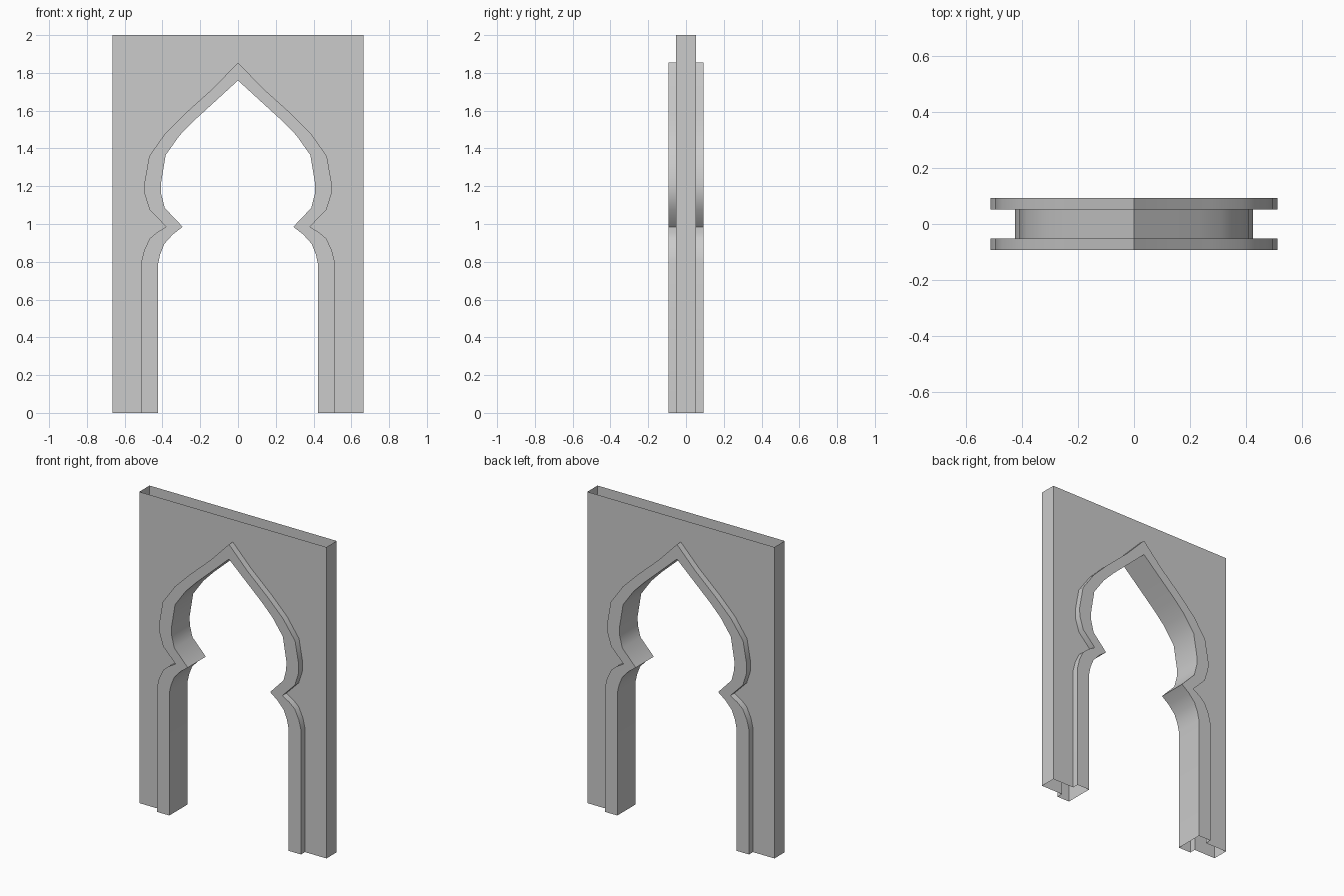
import bpy
import bmesh
import math

cube = bpy.data.objects.get("Cube")
if cube:
    bpy.data.objects.remove(cube, do_unlink=True)

HALF_WIDTH, HEIGHT = 0.665, 2.0
WALL_Y, TRIM_Y = 0.052, 0.092

# Right half of each arch line, from the floor to the apex
OUTER = [(0.512, 0), (0.512, 0.80), (0.497, 0.86), (0.468, 0.922), (0.43, 0.955),
         (0.38, 0.985), (0.468, 1.075), (0.495, 1.16), (0.496, 1.215), (0.47, 1.36),
         (0.385, 1.48), (0.28, 1.585), (0.13, 1.72), (0, 1.855)]
INNER = [(0.424, 0), (0.424, 0.785), (0.412, 0.84), (0.39, 0.895), (0.345, 0.945),
         (0.293, 0.985), (0.388, 1.085), (0.407, 1.16), (0.408, 1.215), (0.383, 1.365),
         (0.31, 1.468), (0.235, 1.545), (0.12, 1.65), (0, 1.76)]

stone = bpy.data.materials.new("grey stone")
stone.use_nodes = True
stone.diffuse_color = (0.6, 0.6, 0.6, 1)
bsdf = stone.node_tree.nodes["Principled BSDF"]
bsdf.inputs["Base Color"].default_value = stone.diffuse_color


def full_arch(half):
    return half + [(-x, z) for x, z in reversed(half[:-1])]


def row(bm, line, y):
    return [bm.verts.new((x, y, z)) for x, z in line]


def strip(bm, a, b):
    for i in range(len(a) - 1):
        bm.faces.new((a[i], a[i + 1], b[i + 1], b[i]))


def finish(bm, name):
    bm.normal_update()
    mesh = bpy.data.meshes.new(name)
    bm.to_mesh(mesh)
    bm.free()
    mesh.materials.append(stone)
    obj = bpy.data.objects.new(name, mesh)
    bpy.context.collection.objects.link(obj)
    bpy.ops.object.select_all(action='DESELECT')
    obj.select_set(True)
    bpy.context.view_layer.objects.active = obj
    bpy.ops.object.shade_smooth_by_angle(angle=math.radians(30))


outer, inner = full_arch(OUTER), full_arch(INNER)
frame = [(-HALF_WIDTH, 0), (-HALF_WIDTH, HEIGHT), (HALF_WIDTH, HEIGHT), (HALF_WIDTH, 0)]

for side, name in ((-1, "front"), (1, "back")):
    # Flat wall around the arch
    bm = bmesh.new()
    face = bm.faces.new(row(bm, frame + outer, side * WALL_Y))
    face.normal_update()
    if face.normal.y * side < 0:
        face.normal_flip()
    finish(bm, name + "_wall")

    # Raised trim: its face and its outer edge
    bm = bmesh.new()
    base = row(bm, outer, side * WALL_Y)
    rim = row(bm, outer, side * TRIM_Y)
    lip = row(bm, inner, side * TRIM_Y)
    strip(bm, base, rim)
    strip(bm, rim, lip)
    bm.normal_update()
    bm.faces.ensure_lookup_table()
    if bm.faces[len(outer) - 1].normal.y * side < 0:
        bmesh.ops.reverse_faces(bm, faces=bm.faces[:])
    finish(bm, name + "_trim")

# Lining of the opening, facing into the doorway
bm = bmesh.new()
strip(bm, row(bm, inner, -TRIM_Y), row(bm, inner, TRIM_Y))
bm.normal_update()
bm.faces.ensure_lookup_table()
if bm.faces[0].normal.x > 0:
    bmesh.ops.reverse_faces(bm, faces=bm.faces[:])
finish(bm, "arch_lining")

# Outer end walls; the top and the bottom stay open
for side, name in ((1, "left"), (-1, "right")):
    bm = bmesh.new()
    edge = [(side * HALF_WIDTH, 0), (side * HALF_WIDTH, HEIGHT)]
    strip(bm, row(bm, edge, -side * WALL_Y), row(bm, edge, side * WALL_Y))
    bm.normal_update()
    bm.faces.ensure_lookup_table()
    if bm.faces[0].normal.x * side < 0:
        bmesh.ops.reverse_faces(bm, faces=bm.faces[:])
    finish(bm, name + "_end_wall")
